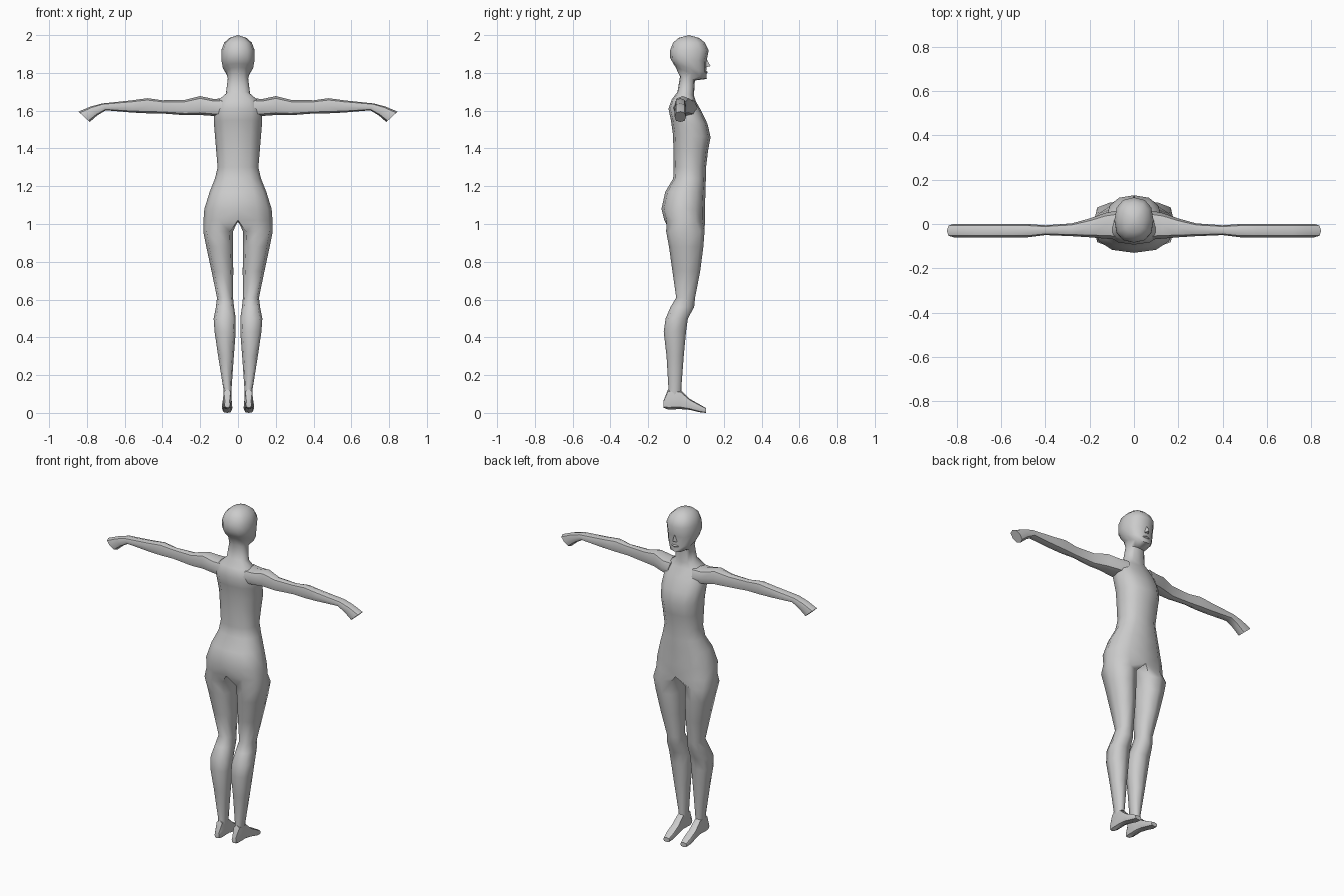
import bpy, bmesh, math
from mathutils import Vector

cube = bpy.data.objects.get("Cube")
if cube:
    bpy.data.objects.remove(cube, do_unlink=True)

skin = bpy.data.materials.new("plain grey")
skin.use_nodes = True
GREY = (0.6, 0.6, 0.6, 1)
skin.diffuse_color = GREY
skin.node_tree.nodes["Principled BSDF"].inputs["Base Color"].default_value = GREY


def spow(v, p):
    return math.copysign(abs(v) ** p, v) if abs(v) > 1e-6 else 0.0


def bridge(bm, a, b, closed):
    n = len(a)
    for i in range(n if closed else n - 1):
        j = (i + 1) % n
        bm.faces.new((a[i], a[j], b[j], b[i]))


def add_ring(bm, pts):
    return [bm.verts.new(p) for p in pts]


def finish(bm, name, angle=50):
    bmesh.ops.recalc_face_normals(bm, faces=bm.faces[:])
    mesh = bpy.data.meshes.new(name)
    bm.to_mesh(mesh)
    bm.free()
    ob = bpy.data.objects.new(name, mesh)
    bpy.context.collection.objects.link(ob)
    mesh.materials.append(skin)
    bpy.ops.object.select_all(action='DESELECT')
    ob.select_set(True)
    bpy.context.view_layer.objects.active = ob
    bpy.ops.object.shade_smooth_by_angle(angle=math.radians(angle))
    return ob


def half_ring(zf, zb, hw, yf, yb, p=0.85):
    # seven points from the front centre round the side to the back centre
    pts = []
    for k in range(7):
        t = math.pi * k / 6
        c = spow(math.cos(t), p)
        pts.append((hw * spow(math.sin(t), p),
                    (yf + yb) / 2 + (yf - yb) / 2 * c,
                    (zf + zb) / 2 + (zf - zb) / 2 * c))
    return pts


def leg_ring(z, xin, xout, yf, yb, p=0.75):
    # eight points, the last one on the inner side
    pts = []
    for k in range(8):
        t = math.radians(45 * k - 45)
        pts.append(((xin + xout) / 2 + (xout - xin) / 2 * spow(math.sin(t), p),
                    (yf + yb) / 2 + (yf - yb) / 2 * spow(math.cos(t), p), z))
    return pts


# Rings from hips to crown: z front, z back, half width, y front, y back
trunk = [
    (1.01, 1.02, 0.183, 0.10, -0.115),
    (1.08, 1.08, 0.178, 0.10, -0.13),
    (1.17, 1.17, 0.15, 0.103, -0.11),
    (1.24, 1.24, 0.122, 0.105, -0.068),
    (1.30, 1.30, 0.108, 0.106, -0.065),
    (1.39, 1.40, 0.116, 0.117, -0.066),
    (1.46, 1.48, 0.122, 0.13, -0.07),
    (1.53, 1.55, 0.128, 0.114, -0.08),
    (1.60, 1.61, 0.128, 0.08, -0.093),
    (1.65, 1.66, 0.105, 0.052, -0.075),
    (1.68, 1.70, 0.064, 0.042, -0.045),
    (1.76, 1.78, 0.054, 0.047, -0.032),
    (1.768, 1.83, 0.062, 0.11, -0.055),
    (1.80, 1.85, 0.080, 0.107, -0.068),
    (1.86, 1.88, 0.088, 0.108, -0.084),
    (1.92, 1.92, 0.088, 0.12, -0.084),
    (1.96, 1.96, 0.073, 0.10, -0.068),
    (1.985, 1.985, 0.045, 0.07, -0.04),
]
# Leg rings: z, inner x, outer x, y front, y back
leg = [
    (0.96, 0.026, 0.184, 0.098, -0.105),
    (0.88, 0.026, 0.168, 0.092, -0.09),
    (0.75, 0.025, 0.140, 0.075, -0.072),
    (0.61, 0.026, 0.111, 0.048, -0.052),
    (0.56, 0.021, 0.117, 0.043, -0.082),
    (0.50, 0.012, 0.129, 0.010, -0.108),
    (0.43, 0.012, 0.124, 0.0, -0.118),
    (0.30, 0.022, 0.105, -0.012, -0.103),
    (0.13, 0.034, 0.078, -0.025, -0.093),
    (0.07, 0.036, 0.076, -0.025, -0.098),
]

# Body: half of head, trunk and one leg, then mirrored
bm = bmesh.new()
rings = [add_ring(bm, half_ring(*r)) for r in trunk]
for a, b in zip(rings, rings[1:]):
    bridge(bm, a, b, False)
crown = bm.verts.new((0, 0.015, 2.0))
for a, b in zip(rings[-1], rings[-1][1:]):
    bm.faces.new((a, b, crown))
crotch = bm.verts.new((0, 0.0, 1.03))
prev = rings[0] + [crotch]
for r in leg:
    cur = add_ring(bm, leg_ring(*r))
    bridge(bm, prev, cur, True)
    prev = cur
bm.faces.new(prev)
bmesh.ops.mirror(bm, geom=bm.verts[:] + bm.edges[:] + bm.faces[:],
                 axis='X', merge_dist=0.0005)
finish(bm, "body", 60)

# Arm rings: x top, z top, x bottom, z bottom, y back, y front
arm = [
    (0.07, 1.665, 0.09, 1.57, -0.07, 0.06),
    (0.13, 1.662, 0.13, 1.572, -0.066, 0.05),
    (0.20, 1.677, 0.20, 1.577, -0.06, 0.025),
    (0.28, 1.657, 0.28, 1.576, -0.055, 0.003),
    (0.40, 1.655, 0.40, 1.585, -0.05, -0.006),
    (0.48, 1.666, 0.48, 1.586, -0.06, 0.0),
    (0.56, 1.655, 0.56, 1.59, -0.06, 0.0),
    (0.72, 1.638, 0.70, 1.602, -0.06, 0.0),
    (0.78, 1.622, 0.745, 1.575, -0.06, 0.0),
    (0.845, 1.595, 0.785, 1.54, -0.06, 0.0),
]
# Foot sections: y, bottom z, top z, inner x, outer x
foot = [
    (-0.12, 0.028, 0.062, 0.042, 0.072),
    (-0.095, 0.018, 0.125, 0.034, 0.08),
    (-0.03, 0.02, 0.122, 0.034, 0.08),
    (0.02, 0.016, 0.074, 0.031, 0.084),
    (0.07, 0.004, 0.046, 0.03, 0.085),
    (0.105, 0.0, 0.026, 0.036, 0.078),
]


def loft(name, sections):
    bm = bmesh.new()
    rings = [add_ring(bm, s) for s in sections]
    for a, b in zip(rings, rings[1:]):
        bridge(bm, a, b, True)
    bm.faces.new(rings[0])
    bm.faces.new(rings[-1])
    finish(bm, name)


def oval(p):
    return [(spow(math.cos(math.pi * k / 4), p), spow(math.sin(math.pi * k / 4), p))
            for k in range(8)]


for side, s in (("left", 1), ("right", -1)):
    loft(side + "_arm", [
        [(s * ((xt + xb) / 2 + (xt - xb) / 2 * v), (y0 + y1) / 2 + (y1 - y0) / 2 * u,
          (zt + zb) / 2 + (zt - zb) / 2 * v) for u, v in oval(0.8)]
        for xt, zt, xb, zb, y0, y1 in arm])
    loft(side + "_foot", [
        [(s * ((x0 + x1) / 2 + (x1 - x0) / 2 * u), y,
          (z0 + z1) / 2 + (z1 - z0) / 2 * v) for u, v in oval(0.7)]
        for y, z0, z1, x0, x1 in foot])

# Nose: small wedge on the face
bm = bmesh.new()
top, tip, left, right, base = [bm.verts.new(Vector(p)) for p in (
    (0, 0.108, 1.875), (0, 0.13, 1.836), (0.016, 0.10, 1.828),
    (-0.016, 0.10, 1.828), (0, 0.09, 1.845))]
for f in ((top, tip, left), (top, right, tip), (tip, right, left),
          (top, left, base), (top, base, right), (left, right, base)):
    bm.faces.new(f)
finish(bm, "nose")

# Lips: a shallow bar under the nose
loft("lips", [[(x, 0.10 + d * u, 1.803 + h * v) for u, v in oval(1)]
              for x, d, h in ((-0.022, 0.006, 0.003), (0, 0.015, 0.008), (0.022, 0.006, 0.003))])
